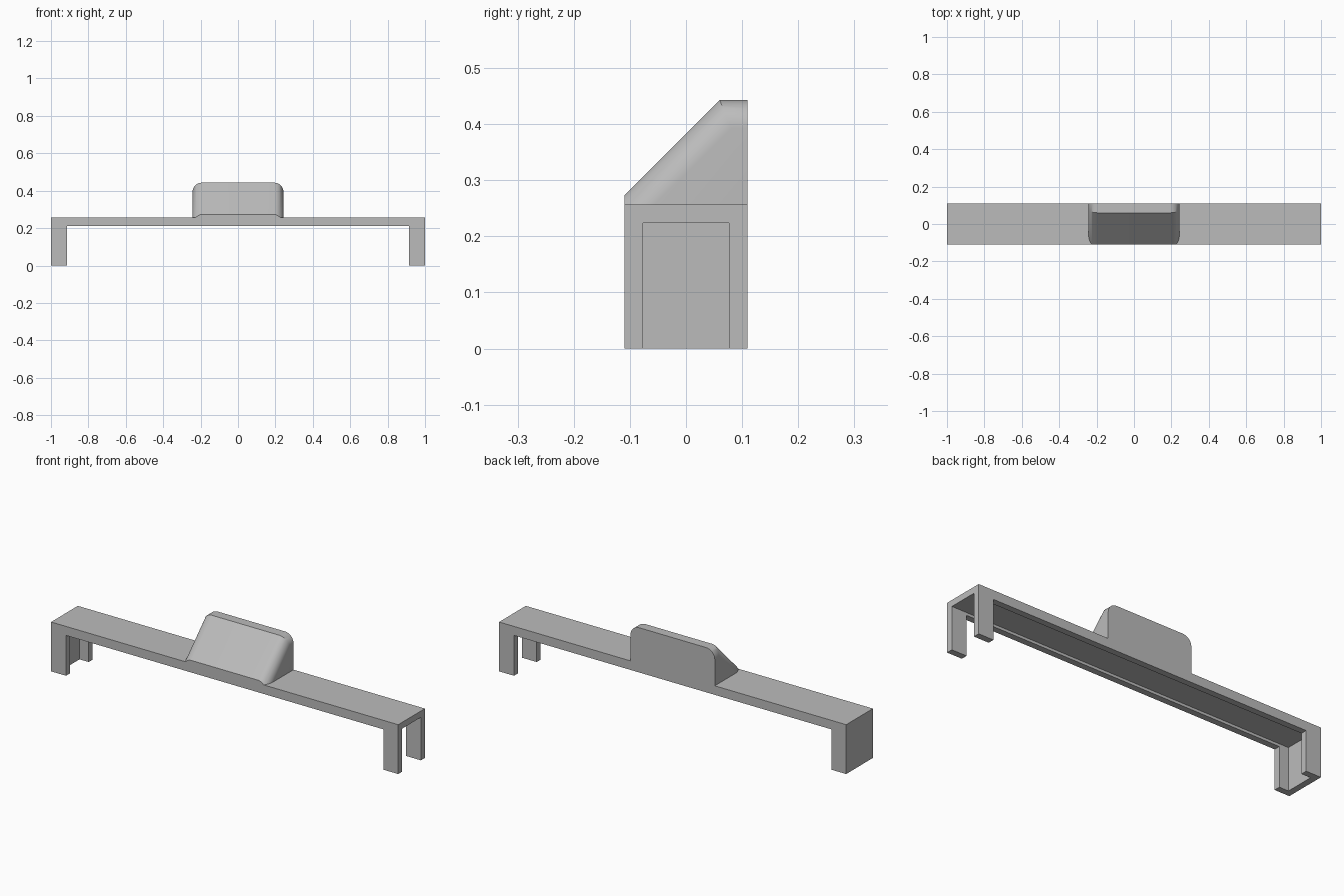
import bpy, bmesh, math
from mathutils import Vector

old = bpy.data.objects.get("Cube")
if old:
    bpy.data.objects.remove(old, do_unlink=True)

grey = bpy.data.materials.new("plain grey")
grey.use_nodes = True
colour = (0.5, 0.5, 0.5, 1)
grey.diffuse_color = colour
grey.node_tree.nodes["Principled BSDF"].inputs["Base Color"].default_value = colour

DEPTH, TOP, LIP, WALL = 0.11, 0.257, 0.21, 0.033
LEG_IN = 0.914


def make_object(name, bm):
    bmesh.ops.recalc_face_normals(bm, faces=bm.faces)
    mesh = bpy.data.meshes.new(name)
    bm.to_mesh(mesh)
    bm.free()
    mesh.materials.append(grey)
    obj = bpy.data.objects.new(name, mesh)
    bpy.context.collection.objects.link(obj)
    return obj


def loft(sections):
    """Skin a row of equal closed sections and cap both ends."""
    bm = bmesh.new()
    rings = [[bm.verts.new(p) for p in s] for s in sections]
    for a, b in zip(rings, rings[1:]):
        for i in range(len(a)):
            j = (i + 1) % len(a)
            bm.faces.new((a[i], a[j], b[j], b[i]))
    bm.faces.new(rings[0])
    bm.faces.new(rings[-1])
    return bm


# Bridge body: front outline with a leg at each end
outline = [(-1, 0), (-LEG_IN, 0), (-LEG_IN, LIP), (LEG_IN, LIP),
           (LEG_IN, 0), (1, 0), (1, TOP), (-1, TOP)]
body = make_object("bridge_body", loft(
    [[(x, y, z) for x, z in outline] for y in (-DEPTH, DEPTH)]))

# Channel hollowed from below, open at the +x end
inner = DEPTH - WALL
ceiling = TOP - WALL
channel = [(-inner, -0.1), (inner, -0.1), (inner, ceiling), (-inner, ceiling)]
cutter = make_object("channel_cutter", loft(
    [[(x, y, z) for y, z in channel] for x in (-1 + WALL, 1.1)]))
cutter.hide_render = True
cut = body.modifiers.new("channel", "BOOLEAN")
cut.operation = "DIFFERENCE"
cut.solver = "EXACT"
cut.object = cutter
bpy.context.view_layer.objects.active = body
bpy.ops.object.modifier_apply(modifier=cut.name)
bpy.data.objects.remove(cutter, do_unlink=True)

# Wedge grip: sloped front, flat back, rounded along both side edges
HALF, RADIUS, CREST_Y, CREST_Z, STEPS = 0.243, 0.05, 0.06, 0.443, 10


def wedge_section(x, drop):
    slope = CREST_Z - CREST_Y - drop * math.sqrt(2)
    top = CREST_Z - drop
    yz = [(-DEPTH, 0.15), (-DEPTH, slope - DEPTH), (top - slope, top),
          (DEPTH, top), (DEPTH, 0.15)]
    return [(x, y, z) for y, z in yz]


side = []
for i in range(STEPS + 1):
    a = math.pi / 2 * i / STEPS
    side.append((HALF - RADIUS * (1 - math.cos(a)), RADIUS * (1 - math.sin(a))))
bm = loft([wedge_section(-x, d) for x, d in side]
          + [wedge_section(x, d) for x, d in reversed(side)])
bmesh.ops.bisect_plane(bm, geom=bm.verts[:] + bm.edges[:] + bm.faces[:],
                       plane_co=Vector((0, 0, TOP)), plane_no=Vector((0, 0, 1)),
                       clear_inner=True)
bmesh.ops.holes_fill(bm, edges=[e for e in bm.edges if e.is_boundary])
grip = make_object("wedge_grip", bm)

bpy.ops.object.select_all(action="DESELECT")
grip.select_set(True)
bpy.context.view_layer.objects.active = grip
bpy.ops.object.shade_smooth_by_angle(angle=math.radians(30))
